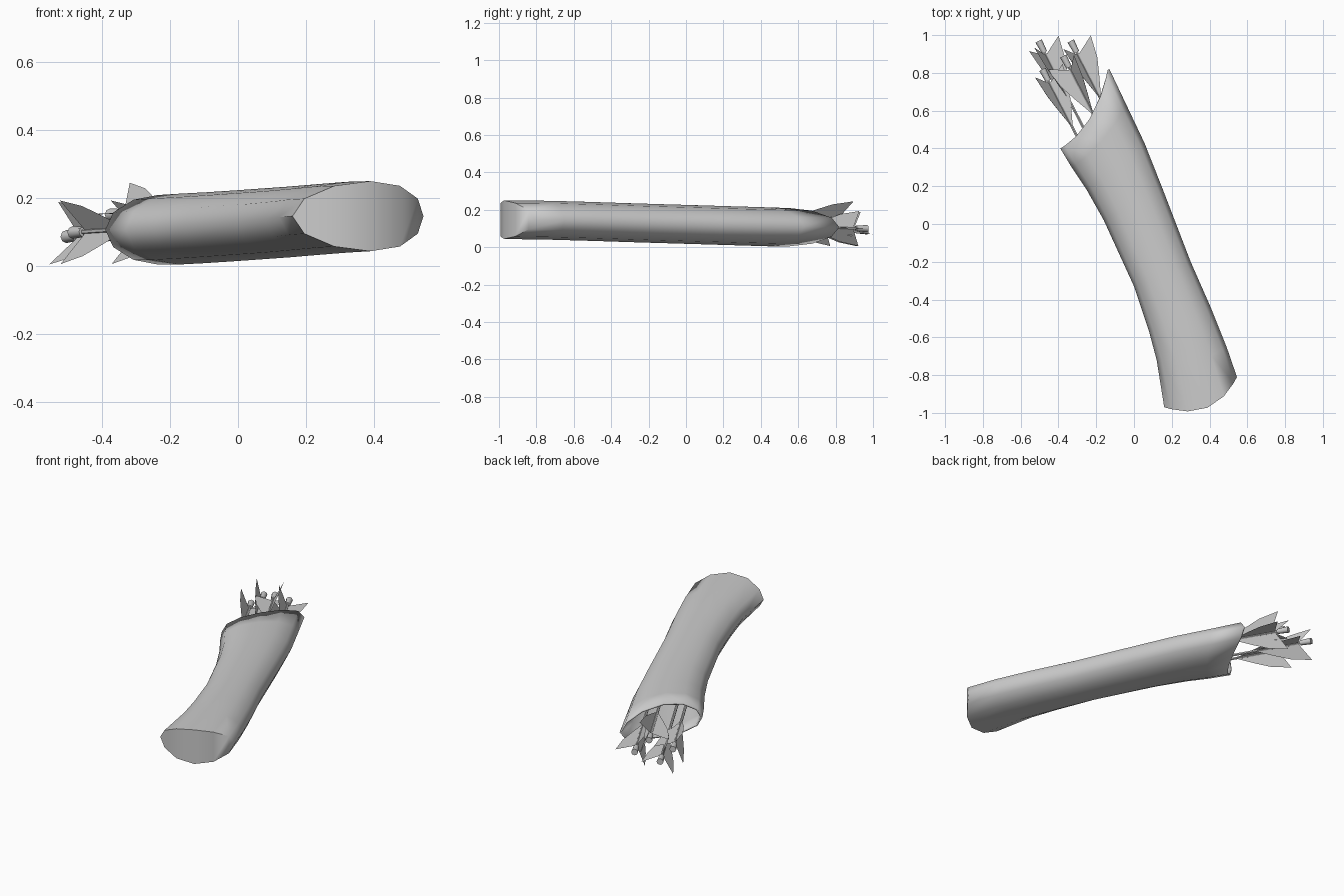
import bpy, bmesh, math
from mathutils import Vector, Matrix

if "Cube" in bpy.data.objects:
    bpy.data.objects.remove(bpy.data.objects["Cube"])

def finish(name, bm, angle=None):
    me = bpy.data.meshes.new(name)
    bm.to_mesh(me)
    bm.free()
    ob = bpy.data.objects.new(name, me)
    bpy.context.collection.objects.link(ob)
    if angle:
        bpy.ops.object.select_all(action='DESELECT')
        ob.select_set(True)
        bpy.context.view_layer.objects.active = ob
        bpy.ops.object.shade_smooth_by_angle(angle=math.radians(angle))
    return ob

# Quiver sections: left edge xy, right edge xy, centre z, half height, bulge toward the base
N = 12
AX = Vector((0.4, -0.92, 0))
sections = [
    ((.16, -.97), (.545, -.81), .147, .103, .09),
    ((.12, -.72), (.49, -.65), .144, .104, .04),
    ((.08, -.57), (.41, -.45), .138, .104, .0),
    ((.00, -.33), (.30, -.20), .130, .104, .0),
    ((-.16, .02), (.15, .19), .119, .104, .0),
    ((-.25, .18), (.055, .43), .113, .104, .0),
    ((-.33, .30), (-.04, .63), .109, .104, .03),
    ((-.39, .40), (-.13, .82), .107, .102, .06),
]
bm = bmesh.new()
rings = []
for l, r, z, h, bulge in sections:
    L, R = Vector((*l, z)), Vector((*r, z))
    ring = []
    for k in range(N):
        a = 2 * math.pi * k / N
        t = math.cos(a)
        p = (L + R) / 2 + (R - L) / 2 * t + AX * bulge * (1 - t * t)
        p.z += h * math.sin(a)
        ring.append(bm.verts.new(p))
    rings.append(ring)
for a, b in zip(rings, rings[1:]):
    for k in range(N):
        j = (k + 1) % N
        bm.faces.new((a[k], a[j], b[j], b[k]))
# Curved base strip joining upper and lower halves
e = rings[0]
for k in range(N // 2):
    f = [e[k], e[k + 1], e[N - k - 1], e[(N - k) % N]]
    bm.faces.new(list(dict.fromkeys(f)))
bmesh.ops.recalc_face_normals(bm, faces=bm.faces[:])
quiver = finish("quiver_body", bm, 55)
wall = quiver.modifiers.new("wall", 'SOLIDIFY')
wall.thickness = 0.01
wall.offset = -1

# Arrows: shaft, nock and three vanes each
D = Vector((.46, -.89, .03)).normalized()
SIDE = Vector((.89, .46, 0)).normalized()
UP = SIDE.cross(-D).normalized()
if UP.z < 0:
    UP = -UP
ROT = D.to_track_quat('Z', 'Y').to_matrix().to_4x4()
VANE = [(.31, .004), (.20, .05), (.11, .085), (-.01, .108), (.05, .004)]

def rod(name, nock, s0, s1, r0, r1, sides):
    bm = bmesh.new()
    bmesh.ops.create_cone(bm, cap_ends=True, segments=sides, radius1=r0, radius2=r1,
                          depth=s1 - s0,
                          matrix=Matrix.Translation(nock + D * (s0 + s1) / 2) @ ROT)
    finish(name, bm, 50)

arrows = [((-.49, .94, .088), 110), ((-.36, .86, .152), 60),
          ((-.32, .94, .10), 0), ((-.47, .79, .10), 0)]
for i, (pos, turn) in enumerate(arrows, 1):
    nock = Vector(pos)
    rod(f"arrow_shaft_{i}", nock, 0, .85, .008, .008, 6)
    rod(f"arrow_nock_{i}", nock, -.032, .035, .019, .015, 8)
    bm = bmesh.new()
    for v in range(3):
        a = math.radians(turn + 120 * v)
        out = SIDE * math.cos(a) + UP * math.sin(a)
        bm.faces.new([bm.verts.new(nock + D * s + out * r) for s, r in VANE])
    finish(f"arrow_vanes_{i}", bm)
